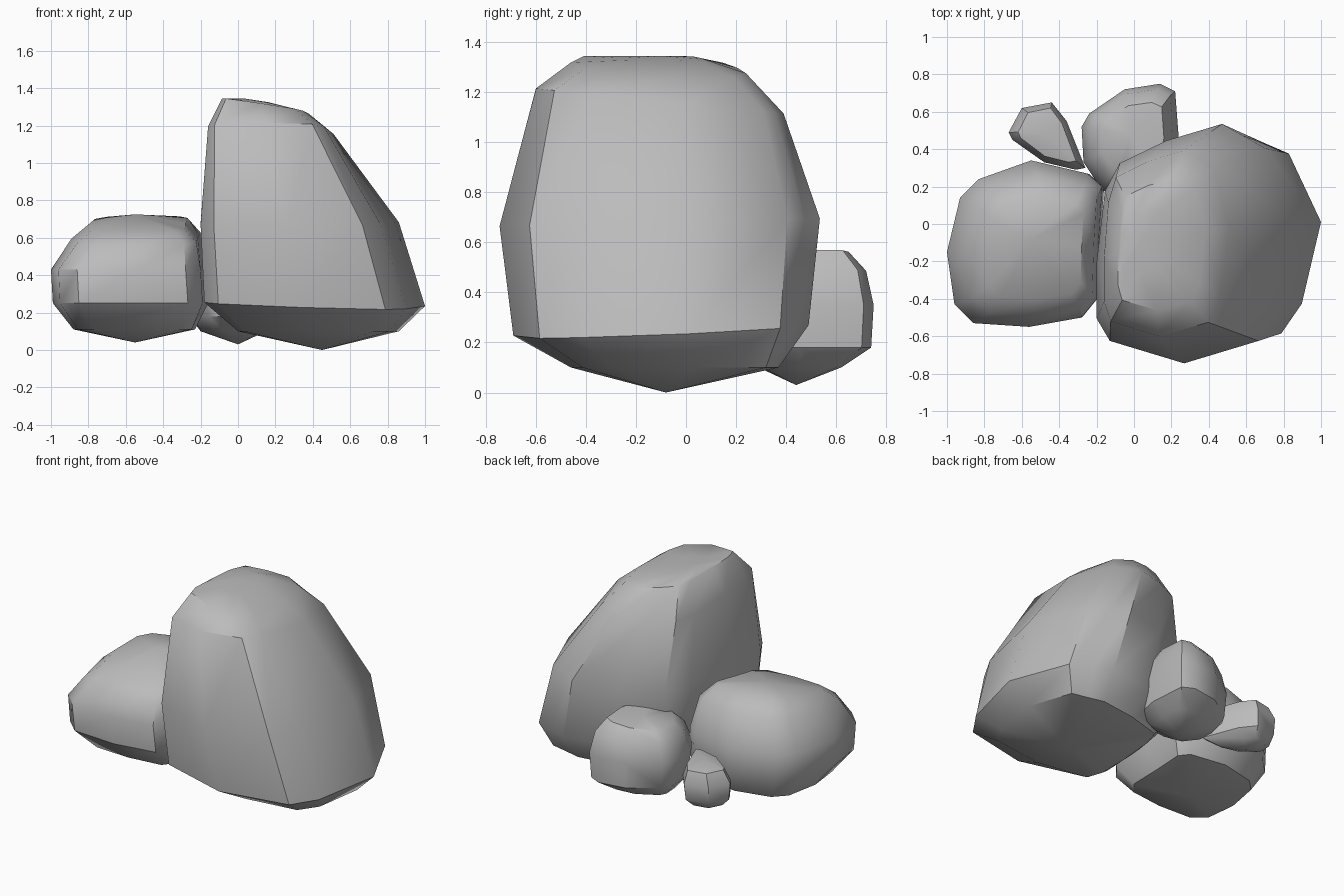
import bpy
import bmesh
import math

if "Cube" in bpy.data.objects:
    bpy.data.objects.remove(bpy.data.objects["Cube"], do_unlink=True)

stone = bpy.data.materials.new("stone_grey")
stone.use_nodes = True
GREY = (.5, .5, .5, 1)
stone.diffuse_color = GREY
stone.node_tree.nodes["Principled BSDF"].inputs["Base Color"].default_value = GREY


def unit(values):
    """Rescale values to the range -1 to 1."""
    low, high = min(values), max(values)
    return [2 * (v - low) / (high - low) - 1 for v in values]


def ring_points(outline, z, square, tip_x, tip_y, x0, x1, y0, y1):
    """Fit the outline to a rectangle, push it towards square and tilt it."""
    for u, v in zip(unit([p[0] for p in outline]), unit([p[1] for p in outline])):
        grow = 1 - square + square / max(abs(u), abs(v))
        u, v = u * grow, v * grow
        yield ((x0 + x1 + u * (x1 - x0)) / 2, (y0 + y1 + v * (y1 - y0)) / 2,
               z + tip_x * u + tip_y * v)


def boulder(name, outline, base, levels, peak):
    """Loft the outline through the levels and close it with two blunt points."""
    bm = bmesh.new()
    rings = [[bm.verts.new(p) for p in ring_points(outline, *level)] for level in levels]
    n = len(outline)
    for low, high in zip(rings, rings[1:]):
        for i in range(n):
            j = (i + 1) % n
            bm.faces.new((low[i], low[j], high[j], high[i]))
    for point, ring in ((base, rings[0]), (peak, rings[-1])):
        tip = bm.verts.new(point)
        for i in range(n):
            bm.faces.new((ring[i], ring[(i + 1) % n], tip))
    bmesh.ops.recalc_face_normals(bm, faces=bm.faces)
    mesh = bpy.data.meshes.new(name)
    bm.to_mesh(mesh)
    bm.free()
    mesh.materials.append(stone)
    obj = bpy.data.objects.new(name, mesh)
    bpy.context.collection.objects.link(obj)
    bpy.ops.object.select_all(action='DESELECT')
    obj.select_set(True)
    bpy.context.view_layer.objects.active = obj
    bpy.ops.object.shade_smooth_by_angle(angle=math.radians(38))


# Tall boulder with a long slope on one side
boulder(
    "large_boulder",
    [(-.2, -.5), (-.12, -.62), (.33, -.74), (.78, -.62), (.89, -.45), (1, .02),
     (.82, .41), (.68, .48), (.56, .54), (.22, .45), (-.06, .33), (-.15, .18), (-.2, -.2)],
    (.45, -.08, 0),
    [(.1, .4, 0, 0, 0, .86, -.46, .37),
     (.25, .05, -.02, .025, -.18, 1, -.69, .49),
     (.68, 0, 0, .015, -.2, .86, -.745, .535),
     (1.165, .2, 0, -.05, -.16, .51, -.6, .39),
     (1.3, .3, -.035, -.015, -.085, .38, -.46, .24),
     (1.335, .3, -.01, 0, -.07, .16, -.26, .07)],
    (.03, -.1, 1.345))

# Rounded block beside it, its top tilted to the front
boulder(
    "medium_boulder",
    [(-.96, -.43), (-.86, -.53), (-.56, -.55), (-.28, -.5), (-.2, -.4), (-.19, -.1),
     (-.17, .2), (-.25, .27), (-.55, .34), (-.83, .24), (-.93, .14), (-1, -.15)],
    (-.55, -.1, .04),
    [(.11, .25, 0, 0, -.88, -.23, -.4, .24),
     (.25, .05, 0, 0, -.99, -.16, -.535, .33),
     (.43, 0, 0, 0, -1, -.17, -.55, .34),
     (.6, .1, 0, .04, -.89, -.2, -.49, .26),
     (.675, .2, 0, .045, -.8, -.27, -.4, .14)],
    (-.55, -.08, .725))

# Small stone tucked in behind
boulder(
    "small_stone",
    [(-.28, .52), (-.24, .59), (-.05, .72), (.14, .75), (.22, .71), (.24, .45),
     (.2, .25), (.1, .18), (-.1, .15), (-.17, .18), (-.27, .33)],
    (0, .44, .03),
    [(.1, .2, 0, 0, -.2, .15, .29, .62),
     (.18, 0, 0, 0, -.26, .23, .17, .74),
     (.35, 0, 0, 0, -.28, .24, .15, .75),
     (.48, .05, .01, 0, -.24, .21, .2, .72),
     (.55, .1, .02, 0, -.18, .16, .27, .65)],
    (-.02, .48, .565))

# Slim pebble at the back corner
boulder(
    "pebble",
    [(-.67, .49), (-.6, .62), (-.44, .65), (-.36, .55), (-.26, .3),
     (-.31, .29), (-.48, .33), (-.65, .45)],
    (-.49, .48, .1),
    [(.13, 0, 0, 0, -.61, -.36, .36, .59),
     (.18, 0, 0, 0, -.66, -.28, .3, .64),
     (.29, 0, 0, 0, -.67, -.26, .29, .65),
     (.37, 0, 0, 0, -.62, -.31, .33, .62)],
    (-.48, .48, .4))
